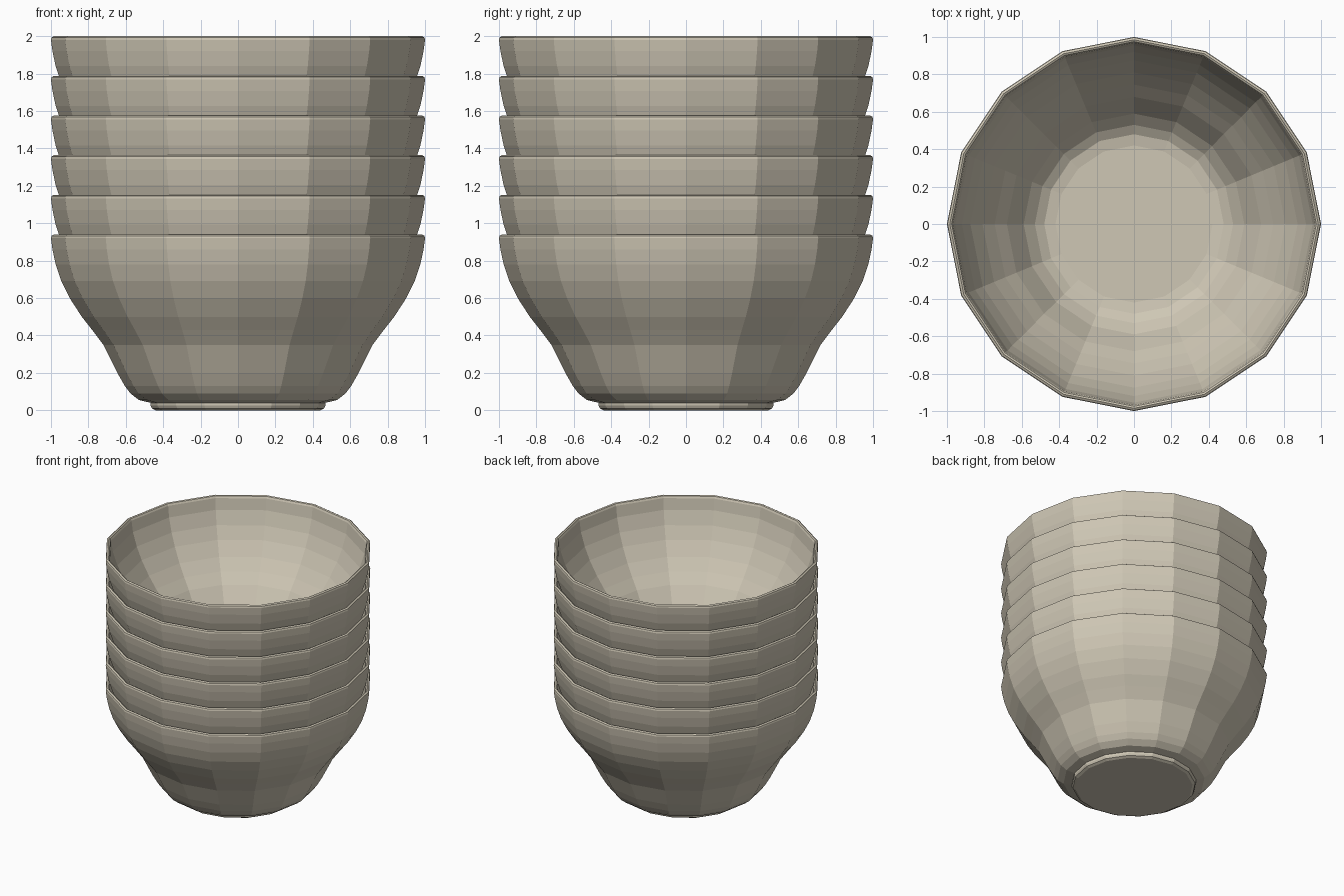
import bpy, math

if "Cube" in bpy.data.objects:
    bpy.data.objects.remove(bpy.data.objects["Cube"])

SIDES = 16
COUNT = 6
STEP = 0.212

# Bowl section as (radius, height): foot, outer wall, rim, inner wall, floor
profile = [
    (0.44, 0.0), (0.46, 0.01), (0.467, 0.025), (0.467, 0.04),
    (0.53, 0.055), (0.575, 0.09), (0.605, 0.13), (0.645, 0.20), (0.68, 0.27),
    (0.72, 0.35), (0.78, 0.43), (0.835, 0.50), (0.90, 0.60), (0.945, 0.69),
    (0.975, 0.78), (0.992, 0.86), (1.0, 0.92),
    (0.997, 0.933), (0.985, 0.94), (0.975, 0.935),
    (0.968, 0.92), (0.955, 0.83), (0.92, 0.72), (0.875, 0.62), (0.81, 0.51),
    (0.745, 0.42), (0.68, 0.34), (0.635, 0.27), (0.59, 0.20),
    (0.53, 0.14), (0.48, 0.11), (0.42, 0.10),
]


def bowl_mesh():
    verts, faces = [], []
    for r, z in profile:
        for i in range(SIDES):
            a = math.tau * i / SIDES
            verts.append((r * math.cos(a), r * math.sin(a), z))
    for j in range(len(profile) - 1):
        for i in range(SIDES):
            k = (i + 1) % SIDES
            a, b = j * SIDES, (j + 1) * SIDES
            faces.append((a + i, a + k, b + k, b + i))
    # Flat underside and flat inner floor
    last = (len(profile) - 1) * SIDES
    faces.append(tuple(reversed(range(SIDES))))
    faces.append(tuple(range(last, last + SIDES)))
    mesh = bpy.data.meshes.new("bowl")
    mesh.from_pydata(verts, [], faces)
    mesh.update()
    return mesh


# Warm stoneware glaze
glaze = bpy.data.materials.new("stoneware")
glaze.diffuse_color = (0.62, 0.57, 0.46, 1)
glaze.use_nodes = True
glaze.node_tree.nodes["Principled BSDF"].inputs["Base Color"].default_value = glaze.diffuse_color
mesh = bowl_mesh()
mesh.materials.append(glaze)

# Stack of nested bowls
for n in range(COUNT):
    bowl = bpy.data.objects.new(f"bowl_{n + 1}", mesh)
    bowl.location.z = n * STEP
    bpy.context.collection.objects.link(bowl)
